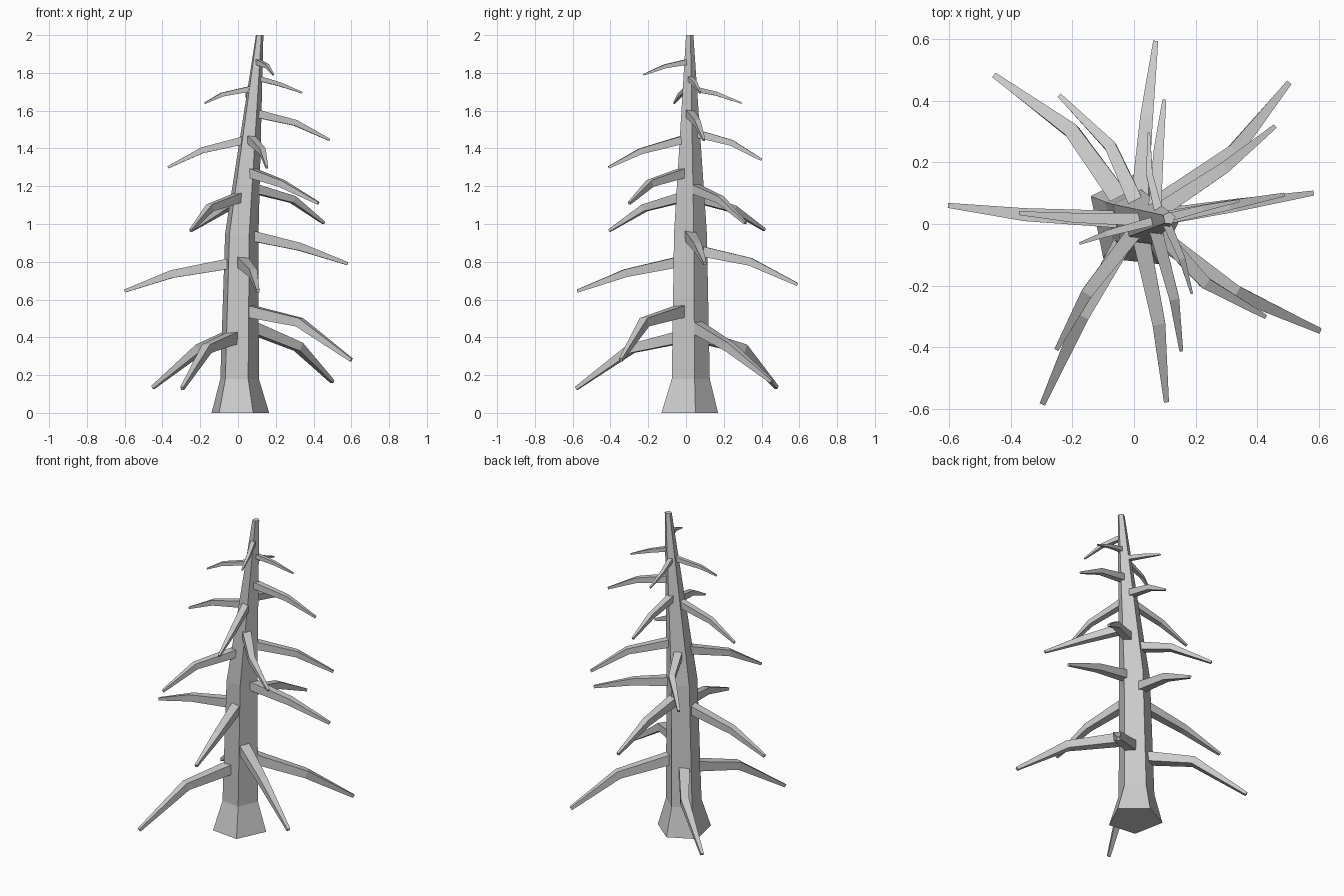
import bpy, bmesh
from mathutils import Vector


def loft(name, rings):
    """Skin a list of equal-length point rings and cap both ends."""
    bm = bmesh.new()
    loops = [[bm.verts.new(p) for p in ring] for ring in rings]
    n = len(loops[0])
    for a, b in zip(loops, loops[1:]):
        for i in range(n):
            j = (i + 1) % n
            bm.faces.new((a[i], a[j], b[j], b[i]))
    bm.faces.new(loops[0][::-1])
    bm.faces.new(loops[-1])
    bmesh.ops.recalc_face_normals(bm, faces=bm.faces)
    mesh = bpy.data.meshes.new(name)
    bm.to_mesh(mesh)
    bm.free()
    obj = bpy.data.objects.new(name, mesh)
    bpy.context.collection.objects.link(obj)
    return obj


# Five-sided trunk: flared foot, slight bend, narrow top
section = [(0.165, 0.05), (0.02, 0.17), (-0.14, 0.09), (-0.10, -0.11), (0.08, -0.13)]
stations = [  # centre x, centre y, z, scale
    (0.0, 0.0, 0.0, 1.0),
    (0.0, 0.012, 0.18, 0.67),
    (0.013, 0.012, 0.95, 0.58),
    (0.113, 0.017, 2.0, 0.13),
]
loft("trunk", [[(cx + x * s, cy + y * s, z) for x, y in section]
               for cx, cy, z, s in stations])


def axis(z):
    """Point on the trunk centre line at height z."""
    for a, b in zip(stations, stations[1:]):
        if z <= b[2]:
            t = (z - a[2]) / (b[2] - a[2])
            return Vector((a[0] + (b[0] - a[0]) * t, a[1] + (b[1] - a[1]) * t, z))


def branch(name, z, kink, tip, width):
    """Drooping four-sided branch tapering through a kink."""
    path = [axis(z), Vector(kink), Vector(tip)]
    d1, d2 = (path[1] - path[0]).normalized(), (path[2] - path[1]).normalized()
    rings = []
    for p, d, k in zip(path, (d1, (d1 + d2).normalized(), d2), (1.0, 0.72, 0.28)):
        side = d.cross(Vector((0, 0, 1))).normalized()
        up = side.cross(d)
        h = width * k / 2
        rings.append([p + side * (a * h) + up * (b * h)
                      for a, b in ((1, 1), (-1, 1), (-1, -1), (1, -1))])
    loft(name, rings)


# Whorls of four branches: width, then (root z, kink, tip) for each
whorls = [
    (0.066, [(0.42, (-0.20, 0.30, 0.34), (-0.45, 0.48, 0.135)),
             (0.48, (0.32, 0.23, 0.35), (0.50, 0.455, 0.165)),
             (0.55, (0.325, -0.22, 0.48), (0.60, -0.345, 0.28)),
             (0.41, (-0.165, -0.29, 0.34), (-0.295, -0.58, 0.13))]),
    (0.058, [(0.80, (-0.35, 0.03, 0.735), (-0.60, 0.06, 0.645)),
             (0.87, (0.04, 0.34, 0.80), (0.07, 0.59, 0.68)),
             (0.95, (0.325, 0.06, 0.88), (0.58, 0.10, 0.79)),
             (0.81, (0.08, -0.32, 0.74), (0.105, -0.575, 0.645))]),
    (0.052, [(1.15, (-0.075, 0.25, 1.08), (-0.24, 0.415, 0.97)),
             (1.20, (0.29, 0.18, 1.13), (0.455, 0.315, 1.005)),
             (1.28, (0.23, -0.19, 1.215), (0.425, -0.30, 1.11)),
             (1.15, (-0.15, -0.22, 1.085), (-0.25, -0.405, 0.965))]),
    (0.044, [(1.45, (-0.19, 0.02, 1.39), (-0.37, 0.035, 1.30)),
             (1.49, (0.08, 0.24, 1.43), (0.098, 0.40, 1.34)),
             (1.59, (0.305, 0.06, 1.535), (0.485, 0.095, 1.445)),
             (1.455, (0.13, -0.24, 1.385), (0.153, -0.41, 1.30))]),
    (0.029, [(1.72, (-0.085, -0.03, 1.685), (-0.175, -0.063, 1.64)),
             (1.72, (0.05, 0.16, 1.69), (0.048, 0.295, 1.64)),
             (1.775, (0.22, 0.05, 1.74), (0.34, 0.075, 1.695)),
             (1.86, (0.155, -0.11, 1.835), (0.187, -0.225, 1.79))]),
]
for w, (width, branches) in enumerate(whorls, 1):
    for b, (z, kink, tip) in enumerate(branches, 1):
        branch(f"branch_{w}_{b}", z, kink, tip, width)
